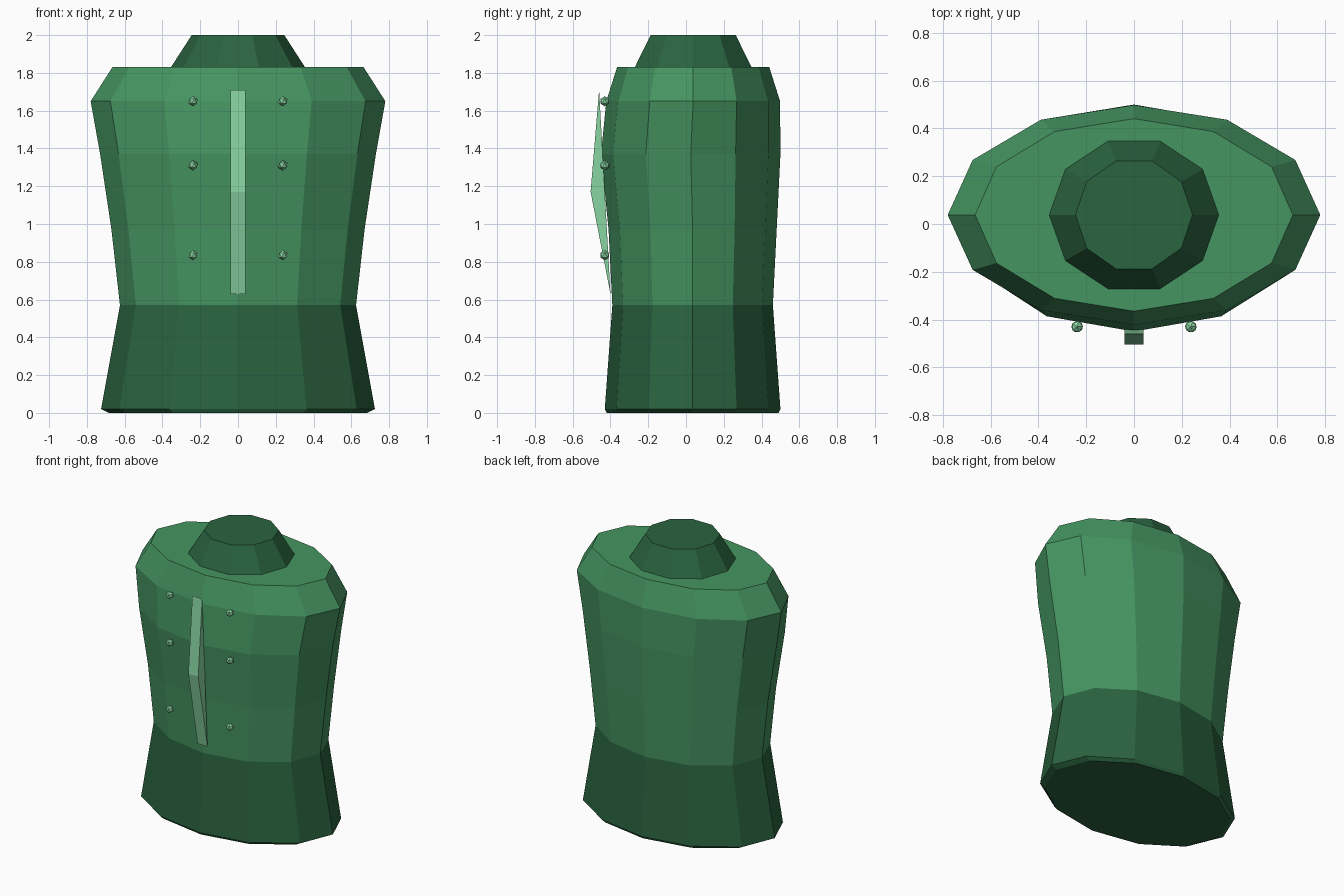
import bpy, bmesh, math

cube = bpy.data.objects.get("Cube")
if cube:
    bpy.data.objects.remove(cube, do_unlink=True)


def material(name, rgb):
    m = bpy.data.materials.new(name)
    m.use_nodes = True
    m.diffuse_color = (*rgb, 1)
    m.node_tree.nodes["Principled BSDF"].inputs["Base Color"].default_value = (*rgb, 1)
    return m


coat_green = material("coat green", (0.06, 0.30, 0.12))
dark_green = material("dark green", (0.023, 0.125, 0.05))
trim_green = material("pale trim green", (0.25, 0.66, 0.36))


def finish(name, bm, mat):
    bmesh.ops.recalc_face_normals(bm, faces=bm.faces)
    mesh = bpy.data.meshes.new(name)
    bm.to_mesh(mesh)
    bm.free()
    mesh.materials.append(mat)
    obj = bpy.data.objects.new(name, mesh)
    bpy.context.collection.objects.link(obj)
    return obj


def loft(name, sides, sections, mat):
    """Skin elliptical sections given as (z, half width, y centre, half depth)."""
    bm = bmesh.new()
    rings = []
    for z, rx, cy, ry in sections:
        angles = [math.tau * i / sides for i in range(sides)]
        rings.append([bm.verts.new((rx * math.cos(a), cy + ry * math.sin(a), z)) for a in angles])
    for low, high in zip(rings, rings[1:]):
        for i in range(sides):
            j = (i + 1) % sides
            bm.faces.new((low[i], low[j], high[j], high[i]))
    bm.faces.new(rings[0])
    bm.faces.new(rings[-1])
    return finish(name, bm, mat)


# Torso with a darker skirt below the waist
waist = 0.57
torso = loft("torso", 12, [
    (0.0, 0.685, 0.035, 0.455),
    (0.02, 0.725, 0.035, 0.465),
    (waist, 0.625, 0.035, 0.425),
    (0.97, 0.67, 0.035, 0.445),
    (1.37, 0.73, 0.025, 0.475),
    (1.65, 0.78, 0.038, 0.46),
    (1.83, 0.665, 0.038, 0.403),
], coat_green)
torso.data.materials.append(dark_green)
for face in torso.data.polygons:
    face.material_index = int(face.center.z < waist)

# Tapered collar
loft("collar", 10, [(1.83, 0.355, 0.038, 0.325), (2.0, 0.245, 0.038, 0.237)], dark_green)

# Folded front placket, extruded across x
bm = bmesh.new()
profile = [(-0.46, 1.71), (-0.505, 1.17), (-0.40, 0.63), (-0.43, 1.17)]
side = bm.faces.new([bm.verts.new((-0.039, y, z)) for y, z in profile])
extruded = bmesh.ops.extrude_face_region(bm, geom=[side])["geom"]
bmesh.ops.translate(bm, vec=(0.078, 0, 0),
                    verts=[v for v in extruded if isinstance(v, bmesh.types.BMVert)])
finish("front_placket", bm, trim_green)

# Two columns of buttons
for row, z in enumerate((1.65, 1.31, 0.835), 1):
    for label, x in (("left", 0.238), ("right", -0.238)):
        bm = bmesh.new()
        bmesh.ops.create_icosphere(bm, subdivisions=1, radius=0.027)
        bmesh.ops.translate(bm, vec=(x, -0.43, z), verts=bm.verts)
        finish(f"{label}_button_{row}", bm, trim_green)
